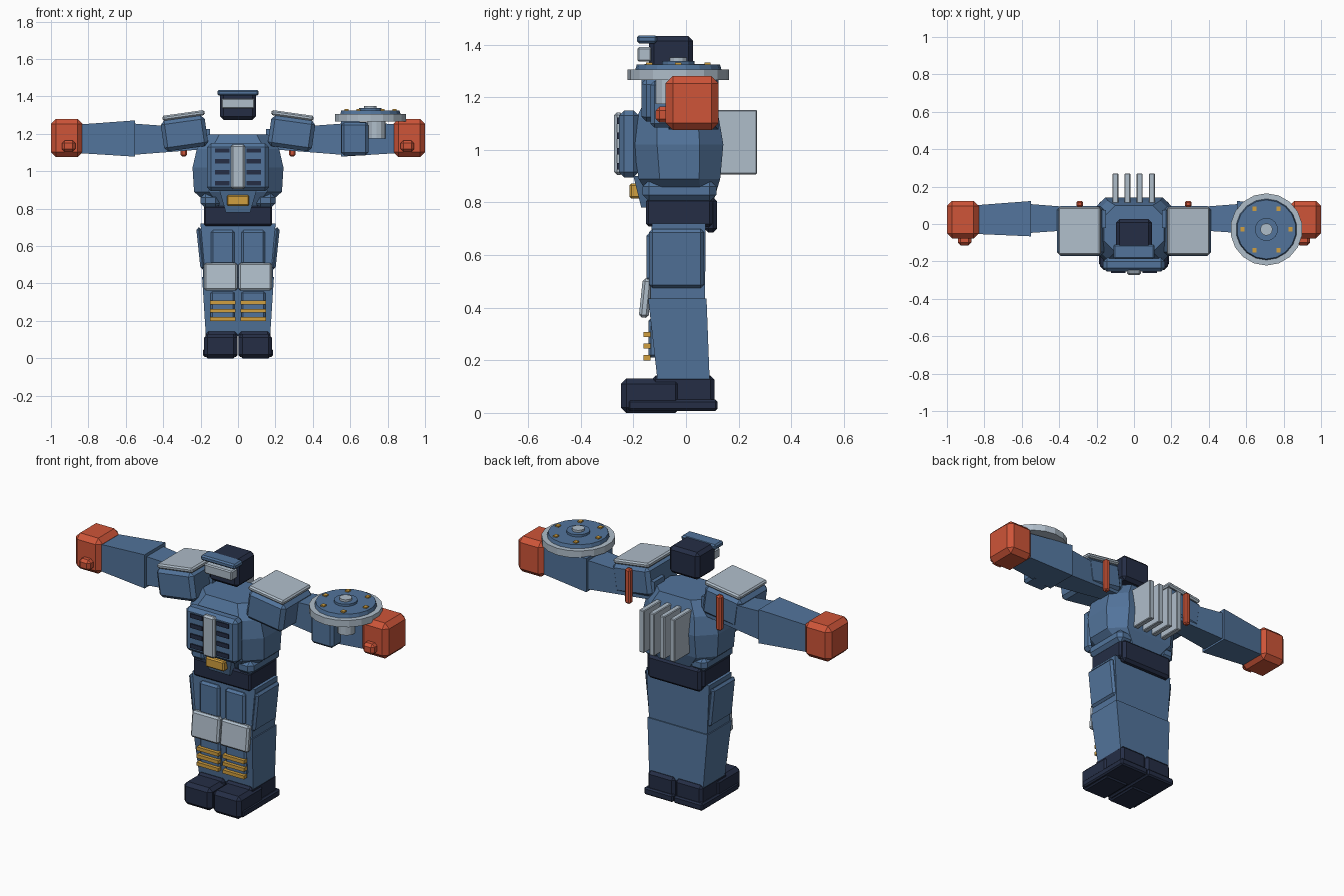
import bpy
import bmesh
import math
from mathutils import Matrix, Vector

default_cube = bpy.data.objects.get("Cube")
if default_cube:
    bpy.data.objects.remove(default_cube, do_unlink=True)


def make_material(name, red, green, blue):
    material = bpy.data.materials.new(name)
    material.use_nodes = True
    color = (red, green, blue, 1)
    material.diffuse_color = color
    shader = material.node_tree.nodes["Principled BSDF"]
    shader.inputs["Base Color"].default_value = color
    shader.inputs["Roughness"].default_value = 0.6
    return material


steel_blue = make_material("steel blue", 0.085, 0.175, 0.33)
silver = make_material("silver", 0.43, 0.51, 0.59)
navy = make_material("navy", 0.018, 0.027, 0.06)
orange_red = make_material("orange red", 0.62, 0.09, 0.04)
gold = make_material("gold", 0.64, 0.35, 0.05)


def finish(name, bm, material, bevel=0):
    """Turn a bmesh into an object, with an optional one-step bevel."""
    bmesh.ops.recalc_face_normals(bm, faces=bm.faces)
    mesh = bpy.data.meshes.new(name)
    bm.to_mesh(mesh)
    bm.free()
    mesh.materials.append(material)
    part = bpy.data.objects.new(name, mesh)
    bpy.context.collection.objects.link(part)
    if bevel:
        modifier = part.modifiers.new("Bevel", "BEVEL")
        modifier.width = bevel
        modifier.segments = 1
    return part


def box(name, material, xs, ys, zs, bevel=0, tilt=0, axis="Y"):
    """Box from its limits, tilted in degrees about its own centre."""
    bm = bmesh.new()
    bmesh.ops.create_cube(bm, size=1)
    size = [abs(b - a) for a, b in (xs, ys, zs)]
    centre = Vector([(a + b) / 2 for a, b in (xs, ys, zs)])
    turn = Matrix.Rotation(math.radians(tilt), 4, axis)
    bm.transform(Matrix.Translation(centre) @ turn @ Matrix.Diagonal((*size, 1)))
    return finish(name, bm, material, bevel)


def loft(name, material, sections, bevel=0):
    """Skin a list of closed rings that share one point count."""
    bm = bmesh.new()
    rings = [[bm.verts.new(p) for p in ring] for ring in sections]
    count = len(rings[0])
    for low, high in zip(rings, rings[1:]):
        for i in range(count):
            j = (i + 1) % count
            bm.faces.new((low[i], low[j], high[j], high[i]))
    bm.faces.new(rings[0])
    bm.faces.new(rings[-1])
    return finish(name, bm, material, bevel)


def level(z, x0, x1, y0, y1):
    """Horizontal rectangle."""
    return [(x0, y0, z), (x1, y0, z), (x1, y1, z), (x0, y1, z)]


def upright(x, y0, y1, z0, z1):
    """Rectangle across the arm."""
    return [(x, y0, z0), (x, y1, z0), (x, y1, z1), (x, y0, z1)]


def octagon(z, half, y0, y1, cut):
    """Horizontal rectangle with cut corners."""
    a, b = half - cut, cut
    return [(-a, y0, z), (a, y0, z), (half, y0 + b, z), (half, y1 - b, z),
            (a, y1, z), (-a, y1, z), (-half, y1 - b, z), (-half, y0 + b, z)]


def disc(name, material, x, y, z0, z1, radius, sides, top_radius=None):
    bm = bmesh.new()
    bmesh.ops.create_cone(bm, cap_ends=True, segments=sides, radius1=radius,
                          radius2=top_radius or radius, depth=z1 - z0)
    bm.transform(Matrix.Translation((x, y, (z0 + z1) / 2)))
    return finish(name, bm, material)


def mirrored(part):
    """Keep the left part and add its right twin."""
    modifier = part.modifiers.new("Mirror", "MIRROR")
    modifier.use_axis[0] = True
    return part


# Head
box("head", navy, (-0.095, 0.095), (-0.14, 0.027), (1.275, 1.432), 0.018)
box("face_plate", silver, (-0.088, 0.088), (-0.185, -0.13), (1.335, 1.39), 0.006)
box("visor_brow", steel_blue, (-0.11, 0.11), (-0.187, -0.11), (1.405, 1.435), 0.008)

# Torso
loft("torso", steel_blue, [
    octagon(0.79, 0.12, -0.12, 0.10, 0.04),
    octagon(0.89, 0.235, -0.18, 0.13, 0.08),
    octagon(1.02, 0.243, -0.2, 0.142, 0.09),
    octagon(1.12, 0.22, -0.19, 0.125, 0.08),
    octagon(1.197, 0.16, -0.15, 0.10, 0.06)])
box("chest_plate", steel_blue, (-0.165, 0.165), (-0.255, -0.18), (0.895, 1.15), 0.02)
box("chest_strip", silver, (-0.038, 0.038), (-0.273, -0.24), (0.905, 1.142), 0.01)
for row in range(4):
    z = 0.937 + row * 0.058
    mirrored(box("chest_vent", navy, (0.045, 0.122), (-0.262, -0.253), (z - 0.012, z + 0.012)))
loft("belly", steel_blue, [level(0.78, -0.065, 0.065, -0.17, 0.05),
                           level(0.9, -0.1, 0.1, -0.2, 0.05)])
box("belt_buckle", gold, (-0.06, 0.06), (-0.215, -0.17), (0.815, 0.872), 0.007)

# Back fins
for index in range(4):
    x = -0.1 + index * 0.065
    box("back_fin", silver, (x - 0.016, x + 0.016), (0.1, 0.27), (0.907, 1.152), 0.004)

# Pelvis
mirrored(box("hip_block", steel_blue, (0.095, 0.2), (-0.165, 0.115), (0.803, 0.885), 0.025))
box("pelvis", navy, (-0.183, 0.183), (-0.152, 0.1), (0.708, 0.815), 0.01)
box("pelvis_back", navy, (-0.17, 0.17), (0.07, 0.118), (0.685, 0.82), 0.015)

# Shoulders
mirrored(box("shoulder", steel_blue, (0.168, 0.405), (-0.17, 0.095), (1.12, 1.285), 0.02, 8))
mirrored(box("shoulder_cap", silver, (0.177, 0.405), (-0.165, 0.09), (1.285, 1.312), 0.008, 8))
mirrored(box("shoulder_stack", orange_red, (0.273, 0.307), (0.09, 0.124), (1.08, 1.28), 0.008))

# Arms and hands
mirrored(loft("upper_arm", steel_blue, [upright(0.15, -0.02, 0.075, 1.12, 1.225),
                                        upright(0.56, -0.048, 0.107, 1.088, 1.255)]))
mirrored(loft("forearm", steel_blue, [upright(0.55, -0.066, 0.123, 1.078, 1.272),
                                      upright(0.85, -0.053, 0.1, 1.097, 1.25)]))
mirrored(box("hand", orange_red, (0.83, 1), (-0.077, 0.124), (1.075, 1.28), 0.027))
mirrored(box("thumb", orange_red, (0.87, 0.942), (-0.115, -0.06), (1.103, 1.165), 0.015))

# Left arm disc with its mount
dx, dy = 0.708, -0.029
box("wrist_mount", steel_blue, (0.553, 0.697), (-0.135, -0.03), (1.085, 1.262), 0.015)
disc("disc_handle", silver, 0.74, -0.068, 1.175, 1.28, 0.048, 12)
disc("disc_rim", silver, dx, dy, 1.266, 1.305, 0.193, 18)
disc("disc_plate", steel_blue, dx, dy, 1.3, 1.325, 0.165, 18, 0.158)
disc("disc_hub", steel_blue, dx, dy, 1.32, 1.338, 0.062, 14)
disc("disc_cap", silver, dx, dy, 1.33, 1.35, 0.033, 12)
for index in range(6):
    angle = index * math.pi / 3
    x, y = dx + 0.128 * math.cos(angle), dy + 0.128 * math.sin(angle)
    box("disc_stud", gold, (x - 0.011, x + 0.011), (y - 0.012, y + 0.012), (1.315, 1.332))

# Legs
mirrored(loft("thigh", steel_blue, [level(0.42, 0, 0.185, -0.135, 0.072),
                                    level(0.72, 0, 0.2, -0.13, 0.075)]))
mirrored(box("thigh_side_plate", steel_blue, (0.184, 0.212), (-0.14, 0.068), (0.475, 0.7), 0.012, 6))
mirrored(box("thigh_panel", steel_blue, (0.018, 0.145), (-0.15, -0.12), (0.5, 0.685), 0.012))
mirrored(box("knee", silver, (0.004, 0.182), (-0.172, -0.135), (0.362, 0.51), 0.01, -6, "X"))
mirrored(loft("shin", steel_blue, [level(0.12, 0, 0.172, -0.108, 0.09),
                                   level(0.435, 0, 0.192, -0.144, 0.078)]))
mirrored(box("shin_panel", steel_blue, (0.018, 0.147), (-0.143, -0.1), (0.21, 0.36), 0.01))
for row in range(3):
    z = 0.21 + row * 0.044
    mirrored(box("shin_bar", gold, (0.013, 0.151), (-0.162, -0.135), (z - 0.01, z + 0.01)))

# Feet
mirrored(box("toe", navy, (0.004, 0.182), (-0.247, -0.02), (0, 0.13), 0.02))
mirrored(box("heel", navy, (0.002, 0.174), (-0.13, 0.108), (0.012, 0.142), 0.015))
mirrored(box("sole", navy, (0.002, 0.187), (-0.22, 0.12), (0.008, 0.05), 0.008))
